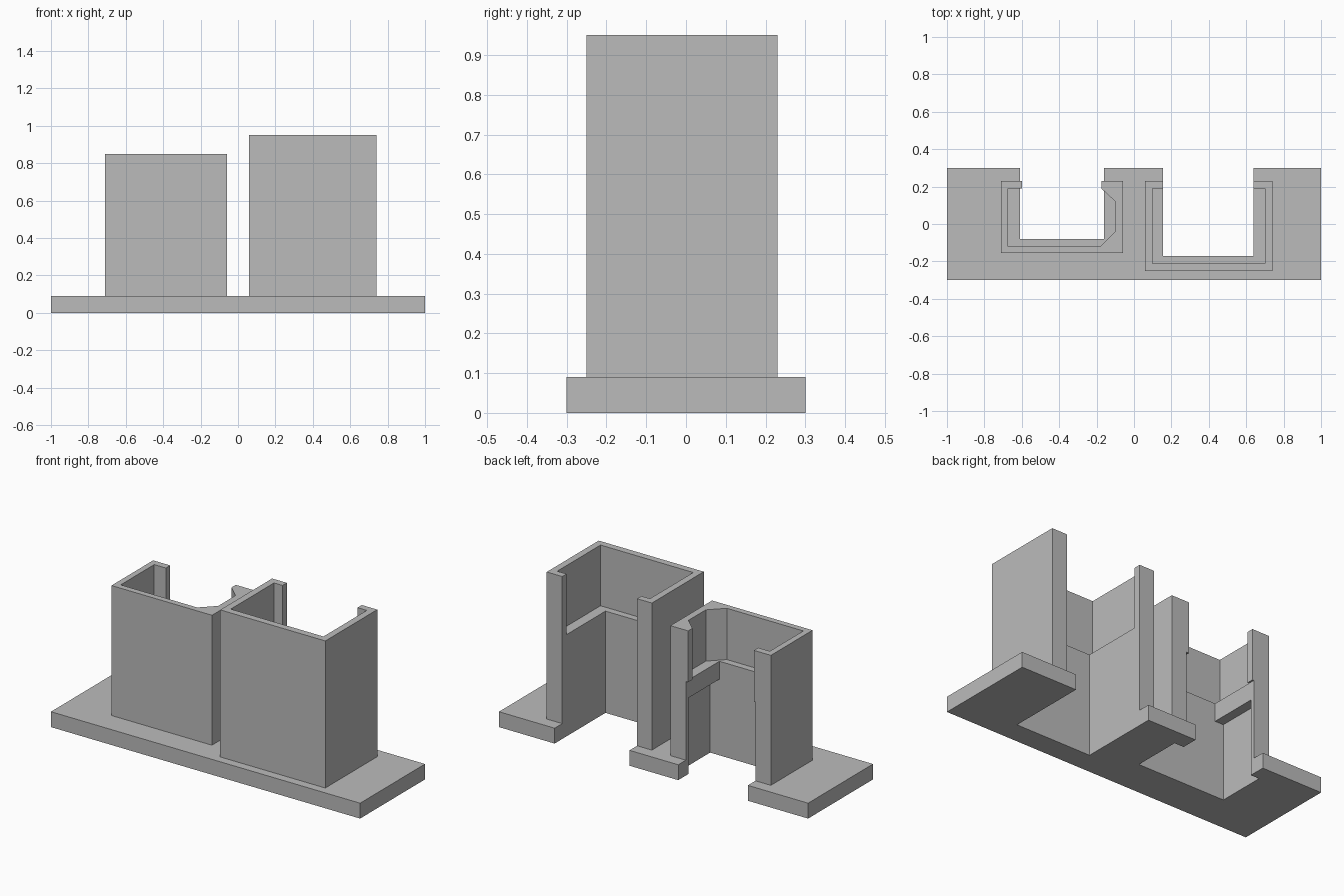
import bpy
import bmesh

default = bpy.data.objects.get("Cube")
if default:
    bpy.data.objects.remove(default, do_unlink=True)

# Single matte grey
grey = bpy.data.materials.new("plain_grey")
grey.use_nodes = True
colour = (0.5, 0.5, 0.5, 1.0)
grey.diffuse_color = colour
for node in grey.node_tree.nodes:
    if node.type == 'BSDF_PRINCIPLED':
        node.inputs["Base Color"].default_value = colour


def prism(name, outline, bottom, top):
    """Extrude a plan outline between two heights."""
    bm = bmesh.new()
    face = bm.faces.new([bm.verts.new((x, y, bottom)) for x, y in outline])
    grown = bmesh.ops.extrude_face_region(bm, geom=[face])["geom"]
    for v in grown:
        if isinstance(v, bmesh.types.BMVert):
            v.co.z = top
    bmesh.ops.recalc_face_normals(bm, faces=bm.faces[:])
    mesh = bpy.data.meshes.new(name)
    bm.to_mesh(mesh)
    bm.free()
    mesh.materials.append(grey)
    obj = bpy.data.objects.new(name, mesh)
    bpy.context.scene.collection.objects.link(obj)
    return obj


def rect(x0, x1, y0, y1):
    return [(x0, y0), (x1, y0), (x1, y1), (x0, y1)]


def pocket(slot, room, lip, chamfer=()):
    """Plan of a room with a narrower slot open to the back."""
    left, right, front = room
    corners = chamfer or [(right, front), (right, lip), (slot[1], lip)]
    return [(slot[0], BEYOND), (slot[0], lip), (left, lip), (left, front),
            *corners, (slot[1], BEYOND)]


def carve(obj, cutters):
    for cutter in cutters:
        mod = obj.modifiers.new("cut", 'BOOLEAN')
        mod.operation = 'DIFFERENCE'
        mod.solver = 'EXACT'
        mod.object = cutter
    bpy.context.view_layer.update()
    graph = bpy.context.evaluated_depsgraph_get()
    result = bpy.data.meshes.new_from_object(obj.evaluated_get(graph))
    obj.modifiers.clear()
    obj.data = result


BEYOND, BELOW, ABOVE = 0.5, -0.2, 1.2
PLATE_TOP = 0.09

# Solid blocks
base = prism("base_plate", rect(-1, 1, -0.3, 0.3), 0, PLATE_TOP)
tall = prism("tall_housing", rect(0.06, 0.74, -0.25, 0.23), PLATE_TOP, 0.95)
short = prism("short_housing", rect(-0.71, -0.06, -0.155, 0.23), PLATE_TOP, 0.85)

# Tall housing: straight slot with a wider pocket above the ledge
tall_slot = prism("tall_slot_cutter", rect(0.155, 0.64, -0.17, BEYOND), BELOW, ABOVE)
tall_room = prism("tall_room_cutter", rect(0.10, 0.70, -0.21, 0.19), 0.595, ABOVE)

# Short housing: undercut lower room, shelf rails, chamfered upper room
SHELF_LOW, SHELF_TOP = 0.445, 0.55
low_room = prism("lower_room_cutter",
                 pocket((-0.61, -0.16), (-0.665, -0.10, -0.08), 0.205),
                 BELOW, SHELF_LOW)
shelf_slot = prism("shelf_slot_cutter", rect(-0.61, -0.16, -0.08, BEYOND),
                   0.3, SHELF_TOP)
bevelled = [(-0.18, -0.12), (-0.10, -0.04), (-0.10, 0.12), (-0.175, 0.19)]
high_room = prism("upper_room_cutter",
                  pocket((-0.60, -0.175), (-0.675, -0.10, -0.12), 0.19, bevelled),
                  SHELF_TOP, ABOVE)

carve(base, [tall_slot, low_room])
carve(tall, [tall_slot, tall_room])
carve(short, [low_room, shelf_slot, high_room])

# Remove the cutters once the parts are carved
for cutter in (tall_slot, tall_room, low_room, shelf_slot, high_room):
    bpy.data.objects.remove(cutter, do_unlink=True)
